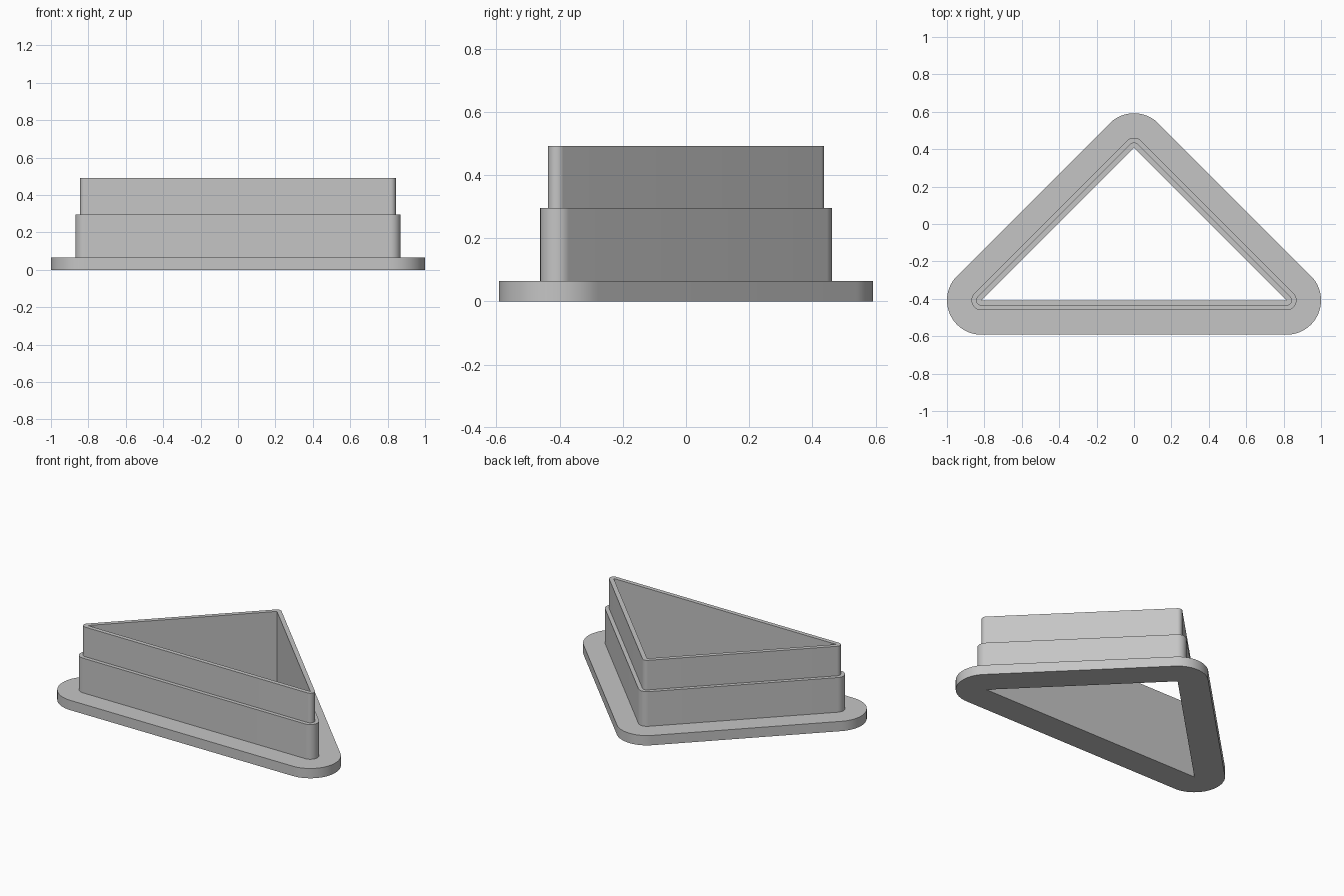
import bpy
import bmesh
from math import cos, sin, radians
from mathutils import Vector

cube = bpy.data.objects.get("Cube")
if cube:
    bpy.data.objects.remove(cube, do_unlink=True)

# Sharp inner triangle: half base equals height, so the apex is a right angle
HALF = 0.816
# Corner x, y, and the start and end angle of its rounded outline
CORNERS = [
    (HALF, -HALF / 2, -90, 45),
    (0, HALF / 2, 45, 135),
    (-HALF, -HALF / 2, 135, 270),
]
STEPS = 24

# Wall section: distance out from the inner triangle, and height
FLANGE, WALL, RIM = 0.184, 0.053, 0.028
SECTION = [
    (0, 0), (FLANGE, 0), (FLANGE, 0.065), (WALL, 0.065),
    (WALL, 0.295), (RIM, 0.295), (RIM, 0.491), (0, 0.491),
]


def ring(bm, offset, z):
    """Outline of the triangle grown by offset, with round corners."""
    verts = []
    for x, y, start, end in CORNERS:
        for i in range(STEPS + 1):
            a = radians(start + (end - start) * i / STEPS)
            verts.append(bm.verts.new(Vector((x + offset * cos(a), y + offset * sin(a), z))))
    return verts


# Grey material
grey = bpy.data.materials.new("light_grey")
grey.use_nodes = True
colour = (0.56, 0.56, 0.56, 1)
grey.diffuse_color = colour
grey.node_tree.nodes["Principled BSDF"].inputs["Base Color"].default_value = colour

# Sweep the stepped section round the triangle
bm = bmesh.new()
rings = [ring(bm, offset, z) for offset, z in SECTION]
for low, high in zip(rings, rings[1:] + rings[:1]):
    for i in range(len(low)):
        j = (i + 1) % len(low)
        bm.faces.new((low[i], low[j], high[j], high[i]))

# Close the sharp inner corners, where the offset is zero
bmesh.ops.remove_doubles(bm, verts=bm.verts, dist=0.0001)
bmesh.ops.recalc_face_normals(bm, faces=bm.faces)

mesh = bpy.data.meshes.new("stepped_triangle_frame")
bm.to_mesh(mesh)
bm.free()
mesh.materials.append(grey)
frame = bpy.data.objects.new("stepped_triangle_frame", mesh)
bpy.context.collection.objects.link(frame)

# Smooth the round corners and keep the steps sharp
bpy.ops.object.select_all(action="DESELECT")
frame.select_set(True)
bpy.context.view_layer.objects.active = frame
bpy.ops.object.shade_smooth_by_angle(angle=radians(30))
